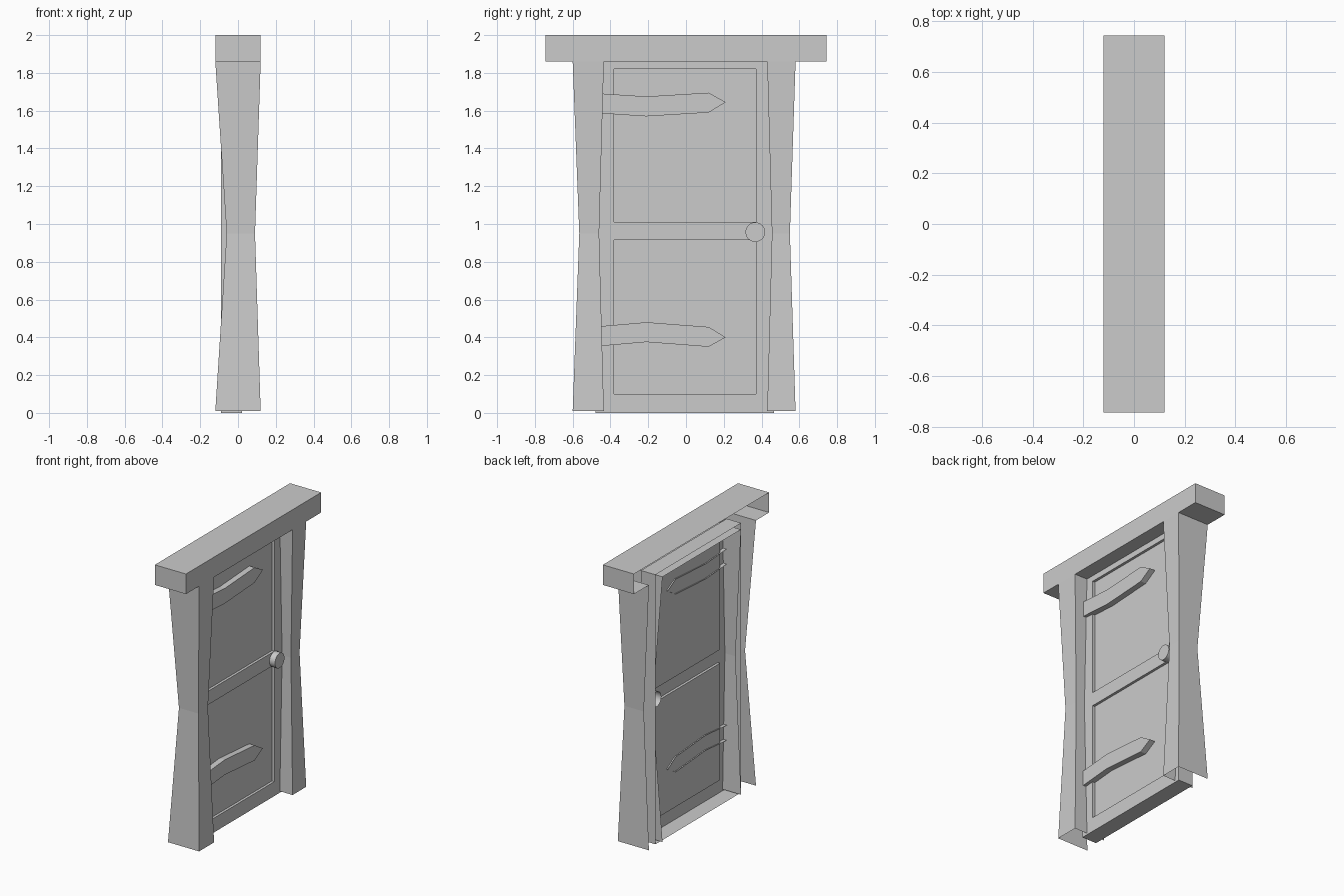
import bpy, bmesh

cube = bpy.data.objects.get("Cube")
if cube:
    bpy.data.objects.remove(cube, do_unlink=True)

grey = bpy.data.materials.new("plain grey")
grey.use_nodes = True
grey.diffuse_color = (0.6, 0.6, 0.6, 1)
grey.node_tree.nodes["Principled BSDF"].inputs["Base Color"].default_value = (0.6, 0.6, 0.6, 1)


def finish(name, bm):
    mesh = bpy.data.meshes.new(name)
    bm.to_mesh(mesh)
    bm.free()
    mesh.materials.append(grey)
    obj = bpy.data.objects.new(name, mesh)
    bpy.context.collection.objects.link(obj)
    return obj


def quad(bm, *points):
    return bm.faces.new([bm.verts.new(p) for p in points])


def weld(bm):
    bmesh.ops.remove_doubles(bm, verts=bm.verts, dist=0.0005)


def open_prism(name, outline, back, front):
    """Extrude a (y, z) outline towards +x, leaving the back open."""
    bm = bmesh.new()
    rear = [bm.verts.new((back, y, z)) for y, z in outline]
    fore = [bm.verts.new((front, y, z)) for y, z in outline]
    bm.faces.new(fore)
    for i in range(len(outline)):
        j = (i + 1) % len(outline)
        bm.faces.new((rear[i], rear[j], fore[j], fore[i]))
    return finish(name, bm)


DEPTH, LINTEL_Z, SILL_Z = 0.12, 1.86, 0.01


# Jambs: pinched at the waist, open at the back and ends
def jamb(name, side, outer, inner):
    bm = bmesh.new()
    rings = []
    for z, yo, yi, xb, xf in ((SILL_Z, outer[0], inner[0], -DEPTH, DEPTH),
                              (0.95, outer[1], inner[1], -0.06, 0.09),
                              (LINTEL_Z, outer[0], inner[0], -DEPTH, DEPTH)):
        section = ((xb, yo), (xf, yo), (xf, yi), (xb, yi))
        rings.append([bm.verts.new((x, side * y, z)) for x, y in section])
    for low, high in zip(rings, rings[1:]):
        for i in range(3):
            ids = (low[i], low[i + 1], high[i + 1], high[i])
            bm.faces.new(ids if side < 0 else ids[::-1])
    finish(name, bm)


jamb("hinge_side_jamb", -1, (0.60, 0.565), (0.435, 0.46))
jamb("knob_side_jamb", 1, (0.58, 0.55), (0.43, 0.455))

# Lintel: open at the back, underside left open above the jambs
end = 0.745
lintel = open_prism("lintel", [(-end, LINTEL_Z), (end, LINTEL_Z), (end, 2), (-end, 2)], -DEPTH, DEPTH)
bm = bmesh.new()
bm.from_mesh(lintel.data)
under = [f for f in bm.faces if all(v.co.z < 1.9 for v in f.verts)]
bmesh.ops.delete(bm, geom=under, context='FACES_ONLY')
for y0, y1 in ((-end, -0.60), (-0.435, 0.43), (0.58, end)):
    quad(bm, (-DEPTH, y0, LINTEL_Z), (-DEPTH, y1, LINTEL_Z), (DEPTH, y1, LINTEL_Z), (DEPTH, y0, LINTEL_Z))
bm.to_mesh(lintel.data)
bm.free()

# Door: grid of front faces with two sunk panels, rim turned back
FACE, SUNK, REAR = 0.022, 0.004, -0.09
ys = (-0.48, -0.38, 0.37, 0.465)
zs = (0, 0.10, 0.915, 1.01, 1.82, 1.88)
bm = bmesh.new()
for i, (y0, y1) in enumerate(zip(ys, ys[1:])):
    for j, (z0, z1) in enumerate(zip(zs, zs[1:])):
        corners = ((y0, z0), (y1, z0), (y1, z1), (y0, z1))
        if i == 1 and j in (1, 3):
            quad(bm, *[(SUNK, y, z) for y, z in corners])
            for (a, b), (c, d) in zip(corners, corners[1:] + corners[:1]):
                quad(bm, (SUNK, a, b), (SUNK, c, d), (FACE, c, d), (FACE, a, b)).normal_flip()
        else:
            quad(bm, *[(FACE, y, z) for y, z in corners])
rim = ((ys[0], zs[0]), (ys[-1], zs[0]), (ys[-1], zs[-1]), (ys[0], zs[-1]))
for (a, b), (c, d) in zip(rim, rim[1:] + rim[:1]):
    quad(bm, (REAR, a, b), (REAR, c, d), (FACE, c, d), (FACE, a, b))
weld(bm)
finish("door", bm)

# Hinge straps with pointed tips, running through the door sheet
open_prism("upper_hinge_strap",
           [(-0.50, 1.585), (-0.44, 1.585), (-0.21, 1.57), (0.12, 1.59), (0.21, 1.645),
            (0.12, 1.695), (-0.21, 1.675), (-0.44, 1.69), (-0.50, 1.69)], -0.005, 0.045)
open_prism("lower_hinge_strap",
           [(-0.50, 0.35), (-0.44, 0.355), (-0.21, 0.375), (0.12, 0.35), (0.21, 0.40),
            (0.12, 0.455), (-0.21, 0.48), (-0.44, 0.46), (-0.50, 0.455)], -0.005, 0.045)

# Knob: short round drum, open at the back
bm = bmesh.new()
ring = bmesh.ops.create_circle(bm, cap_ends=True, segments=24, radius=0.052)
disc = [v.co.copy() for v in ring["verts"]]
bm.free()
knob = open_prism("knob", [(c.x + 0.367, c.y + 0.957) for c in disc], -0.03, 0.065)
bpy.context.view_layer.objects.active = knob
knob.select_set(True)
bpy.ops.object.shade_smooth_by_angle()
